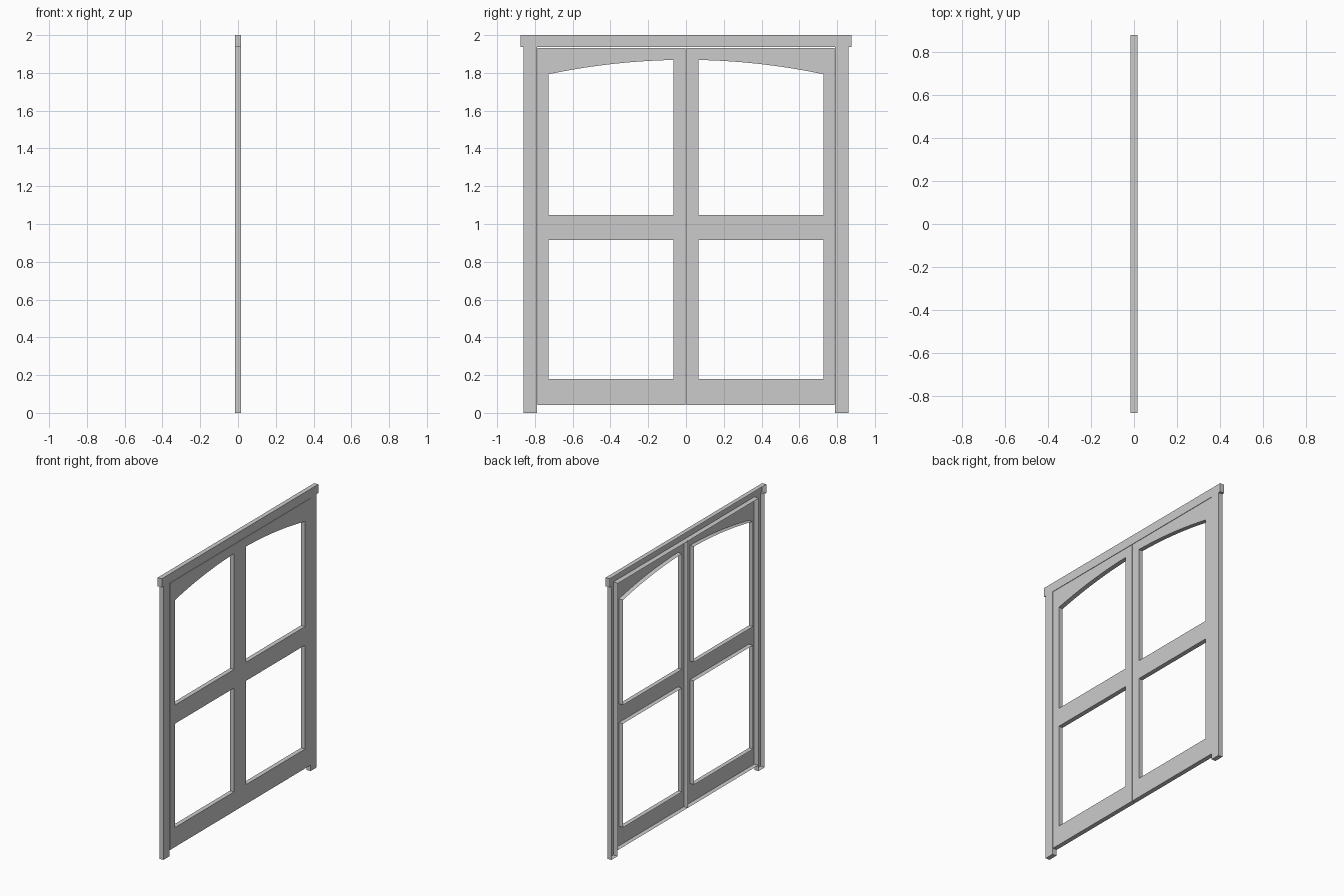
import bpy, bmesh

if "Cube" in bpy.data.objects:
    bpy.data.objects.remove(bpy.data.objects["Cube"])

D = 0.016  # half depth; the backs are open, as in a pressed shell


def shell(name, loops):
    """Face on +x with walls going back. First loop is the outline, the rest are holes."""
    bm = bmesh.new()
    edges, rings = [], []
    for i, pts in enumerate(loops):
        area = sum(a[0] * b[1] - b[0] * a[1] for a, b in zip(pts, pts[1:] + pts[:1]))
        if (area > 0) != (i == 0):      # outline counter-clockwise, holes clockwise
            pts = pts[::-1]
        ring = [bm.verts.new((D, y, z)) for y, z in pts]
        edges += [bm.edges.new((a, b)) for a, b in zip(ring, ring[1:] + ring[:1])]
        rings.append(ring)
    bmesh.ops.triangle_fill(bm, edges=edges, use_beauty=True, normal=(1, 0, 0))
    bm.normal_update()
    for f in bm.faces:
        if f.normal.x < 0:
            f.normal_flip()
    for ring in rings:
        back = [bm.verts.new((-D, v.co.y, v.co.z)) for v in ring]
        n = len(ring)
        for i in range(n):
            j = (i + 1) % n
            bm.faces.new((ring[j], ring[i], back[i], back[j]))
    mesh = bpy.data.meshes.new(name)
    bm.to_mesh(mesh)
    bm.free()
    ob = bpy.data.objects.new(name, mesh)
    bpy.context.collection.objects.link(ob)
    bpy.ops.object.select_all(action='DESELECT')
    ob.select_set(True)
    bpy.context.view_layer.objects.active = ob
    bpy.ops.object.shade_smooth_by_angle(angle=0.5)
    return ob


def rect(y0, y1, z0, z1):
    return [(y0, z0), (y1, z0), (y1, z1), (y0, z1)]


# Surround: two posts and a slightly wider lintel in one outline
half = [(0.79, 1.936), (0.79, 0), (0.859, 0), (0.859, 1.938), (0.876, 1.938), (0.876, 2.0)]
shell("door_surround", [half + [(-y, z) for y, z in reversed(half)]])

# Leaves: arched upper opening, rectangular lower opening
IN, OUT = 0.067, 0.728
arch = []
for i in range(13):
    y = IN + (OUT - IN) * i / 12
    arch.append((y, 1.869 - 0.076 * (y / OUT) ** 2))
upper = [(OUT, 1.048), (IN, 1.048)] + arch
leaf = [rect(0.002, 0.787, 0.042, 1.933), upper, rect(IN, OUT, 0.18, 0.916)]

for name, s in (("right_leaf", 1), ("left_leaf", -1)):
    shell(name, [[(s * y, z) for y, z in loop] for loop in leaf])
